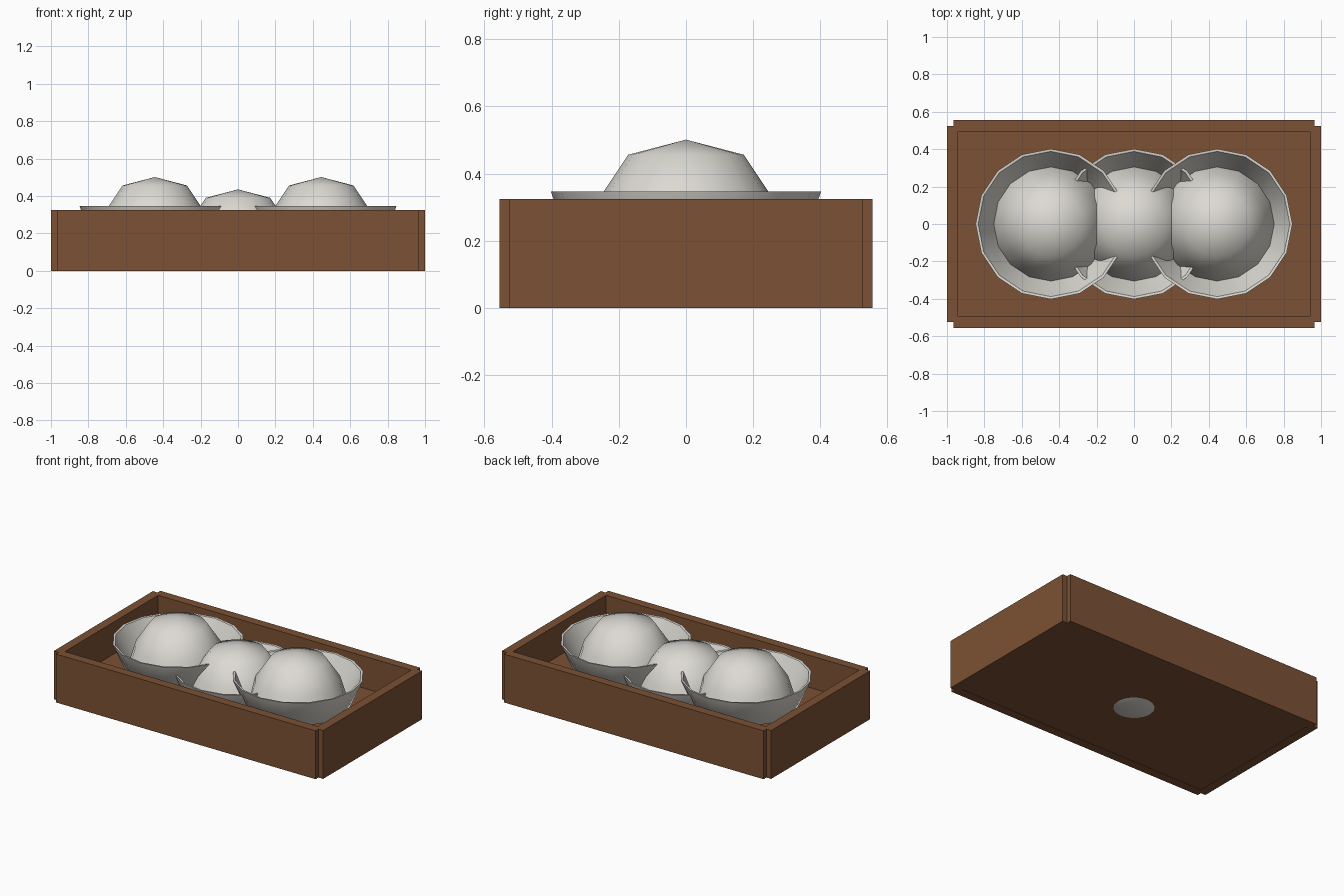
import bpy, bmesh, math
from mathutils import Vector

cube = bpy.data.objects.get("Cube")
if cube:
    bpy.data.objects.remove(cube, do_unlink=True)


def make_material(name, rgb):
    mat = bpy.data.materials.new(name)
    mat.use_nodes = True
    mat.diffuse_color = (*rgb, 1)
    mat.node_tree.nodes["Principled BSDF"].inputs["Base Color"].default_value = (*rgb, 1)
    return mat


WOOD = make_material("brown wood", (0.2, 0.083, 0.035))
CERAMIC = make_material("off white ceramic", (0.72, 0.70, 0.65))


def add_object(name, bm, mat):
    bmesh.ops.recalc_face_normals(bm, faces=bm.faces)
    mesh = bpy.data.meshes.new(name)
    bm.to_mesh(mesh)
    bm.free()
    mesh.materials.append(mat)
    obj = bpy.data.objects.new(name, mesh)
    bpy.context.collection.objects.link(obj)
    return obj


def box(name, low, high):
    low, high = Vector(low), Vector(high)
    bm = bmesh.new()
    bmesh.ops.create_cube(bm, size=1)
    for v in bm.verts:
        v.co = (low + high) / 2 + v.co * (high - low)
    return add_object(name, bm, WOOD)


def lathe(name, profile, x, z, sides=16):
    """Spin a profile that starts and ends on the axis."""
    bm = bmesh.new()
    top = bm.verts.new((x, 0, z + profile[0][1]))
    bottom = bm.verts.new((x, 0, z + profile[-1][1]))
    angles = [math.tau * i / sides for i in range(sides)]
    rings = [[bm.verts.new((x + r * math.cos(a), r * math.sin(a), z + h))
              for a in angles] for r, h in profile[1:-1]]
    for i in range(sides):
        j = (i + 1) % sides
        bm.faces.new((top, rings[0][i], rings[0][j]))
        bm.faces.new((bottom, rings[-1][j], rings[-1][i]))
        for a, b in zip(rings, rings[1:]):
            bm.faces.new((a[i], b[i], b[j], a[j]))
    obj = add_object(name, bm, CERAMIC)
    bpy.ops.object.select_all(action='DESELECT')
    bpy.context.view_layer.objects.active = obj
    obj.select_set(True)
    bpy.ops.object.shade_smooth_by_angle(angle=math.radians(48))
    return obj


# Tray: floor, two long walls and two end walls with stepped corners
HEIGHT = 0.325
box("tray_floor", (-0.95, -0.51, 0.002), (0.95, 0.51, 0.11))
for side, name in ((-1, "front_wall"), (1, "back_wall")):
    y = sorted((side * 0.495, side * 0.555))
    box(name, (-0.965, y[0], 0), (0.965, y[1], HEIGHT))
for side, name in ((-1, "right_end_wall"), (1, "left_end_wall")):
    x = sorted((side * 0.94, side * 1.0))
    box(name, (x[0], -0.525, 0), (x[1], 0.525, HEIGHT))

# Bowls: dome, valley, rim and rounded underside in one profile
BOWL = [(0, 0.435), (0.172, 0.39), (0.262, 0.255), (0.305, 0.11),
        (0.388, 0.278), (0.402, 0.28), (0.394, 0.258), (0.32, 0.09),
        (0.12, 0), (0, 0)]
for name, x, z in (("right_bowl", -0.445, 0.066), ("middle_bowl", 0, 0),
                   ("left_bowl", 0.445, 0.066)):
    lathe(name, BOWL, x, z)
